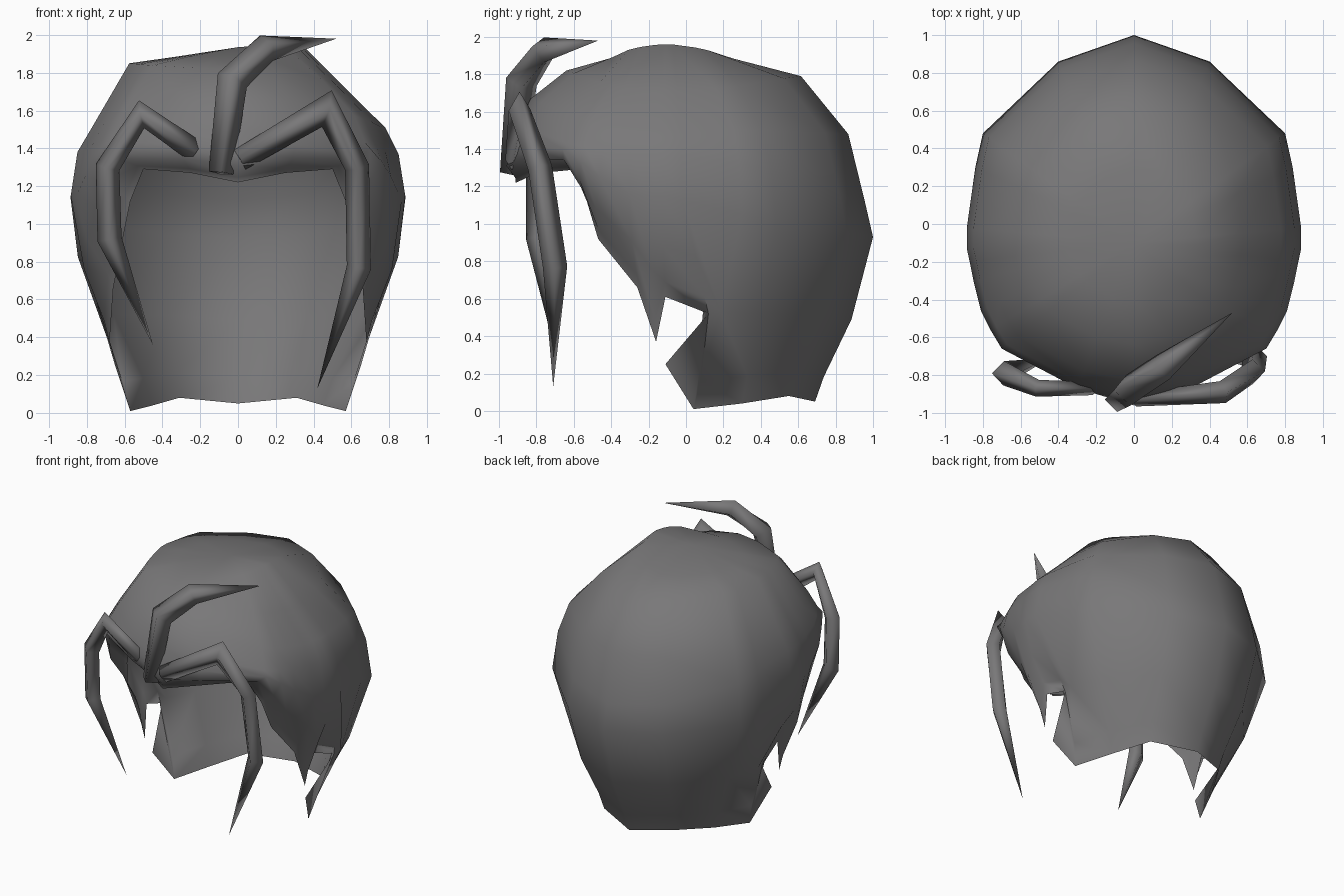
import bpy
import bmesh
from mathutils import Vector

if "Cube" in bpy.data.objects:
    bpy.data.objects.remove(bpy.data.objects["Cube"])

hair = bpy.data.materials.new("dark grey hair")
hair.diffuse_color = (0.19, 0.187, 0.19, 1)
hair.use_nodes = True
hair.node_tree.nodes["Principled BSDF"].inputs["Base Color"].default_value = hair.diffuse_color


def finish(bm, name):
    for f in bm.faces:
        f.smooth = True
    me = bpy.data.meshes.new(name)
    bm.to_mesh(me)
    bm.free()
    me.materials.append(hair)
    ob = bpy.data.objects.new(name, me)
    bpy.context.collection.objects.link(ob)
    return ob


# Half of the cap, front to back: (widest point x, y, z), (hem point x, y, z)
COLUMNS = [
    ((0, -.93, 1.40), (0, -.91, 1.22)),
    ((.30, -.87, 1.42), (.25, -.80, 1.27)),
    ((.70, -.66, 1.40), (.50, -.60, 1.29)),
    ((.76, -.56, 1.33), (.57, -.53, 1.12)),
    ((.81, -.46, 1.25), (.61, -.47, .92)),
    ((.85, -.30, 1.16), (.66, -.26, .66)),
    ((.87, -.20, 1.15), (.68, -.16, .37)),
    ((.885, -.13, 1.15), (.70, -.11, .61)),
    ((.885, -.02, 1.13), (.73, .12, .52)),
    ((.84, .30, 1.05), (.57, .04, .01)),
    ((.80, .48, 1.00), (.45, .30, .04)),
    ((.40, .86, .95), (.31, .55, .08)),
    ((0, 1.00, .93), (0, .69, .05)),
]
CROWN = Vector((0, -.1, 1.935))
# Dome rings: outward share, heights toward right, left, front, back
DOME = [(.37, 1.96, 1.885, 1.885, 1.87), (.65, 1.71, 1.85, 1.82, 1.79),
        (.88, 1.51, 1.50, 1.67, 1.48), (.96, 1.37, 1.38, 1.53, 1.12)]
SKIRT = [(.5, .04), (.85, .0), (1, 0)]   # downward share, bulge


def column_points(wide, hem, side):
    wide, hem = Vector(wide), Vector(hem)
    out = Vector((wide.x, wide.y + .1, 0)).normalized()
    pts = []
    for s, right, left, front, back in DOME:
        p = CROWN.lerp(wide, s)
        p.z = (out.x ** 2 * (right if side > 0 else left)
               + out.y ** 2 * (front if out.y < 0 else back))
        pts.append(p)
    pts.append(wide.copy())
    for f, bulge in SKIRT:
        pts.append(wide.lerp(hem, f) + out * bulge)
    for p in pts:
        p.x *= side
    return pts


# Cap of hair: an open shell
bm = bmesh.new()
crown = bm.verts.new(CROWN)
cols = [column_points(w, h, 1) for w, h in COLUMNS]
cols += [column_points(w, h, -1) for w, h in reversed(COLUMNS[1:-1])]
grid = [[bm.verts.new(p) for p in c] for c in cols]
n = len(grid)
for j in range(n):
    a, b = grid[j], grid[(j + 1) % n]
    bm.faces.new((crown, a[0], b[0]))
    for i in range(len(a) - 1):
        bm.faces.new((a[i], a[i + 1], b[i + 1], b[i]))
# Forward points of hair under the side notches
for side, upper, lower in ((1, 8, 9), (-1, n - 8, n - 9)):
    tip = bm.verts.new((.65 * side, -.11, .25))
    tri = (grid[upper][-1], tip, grid[lower][-1])
    bm.faces.new(tri if side > 0 else tri[::-1])
finish(bm, "hair_cap")


def strand(name, path, root_depth=1):
    """Tapered four-sided lock along (x, y, z, radius), ending in a point."""
    bm = bmesh.new()
    pts = [Vector(p[:3]) for p in path]
    rings = []
    for i, p in enumerate(pts[:-1]):
        t = (pts[i + 1] - p).normalized()
        if i:
            t = (t + (p - pts[i - 1]).normalized()).normalized()
        depth = Vector((0, 1, 0))
        depth = (depth - t * depth.dot(t)).normalized()
        wide = t.cross(depth)
        r = path[i][3]
        d = depth * (root_depth if i < 2 else 1)
        rings.append([bm.verts.new(p + v * r) for v in (d, wide, -d, -wide)])
    tip = bm.verts.new(pts[-1])
    bm.faces.new(rings[0])
    for k in range(4):
        m = (k + 1) % 4
        for a, b in zip(rings, rings[1:]):
            bm.faces.new((a[k], a[m], b[m], b[k]))
        bm.faces.new((rings[-1][k], rings[-1][m], tip))
    bmesh.ops.recalc_face_normals(bm, faces=bm.faces[:])
    finish(bm, name)


# Loose locks at the forehead
strand("centre_lock", [(-.09, -.93, 1.27, .065), (-.03, -.88, 1.76, .085),
                       (.15, -.76, 1.93, .075), (.52, -.47, 1.98, 0)])
strand("right_lock", [(.01, -.93, 1.34, .06), (.47, -.89, 1.61, .1),
                      (.63, -.78, 1.30, .065), (.64, -.70, .77, .065),
                      (.42, -.71, .13, 0)], .6)
strand("left_lock", [(-.22, -.87, 1.38, .06), (-.51, -.87, 1.58, .075),
                     (-.69, -.79, 1.30, .065), (-.68, -.79, .92, .065),
                     (-.45, -.71, .36, 0)], .6)
